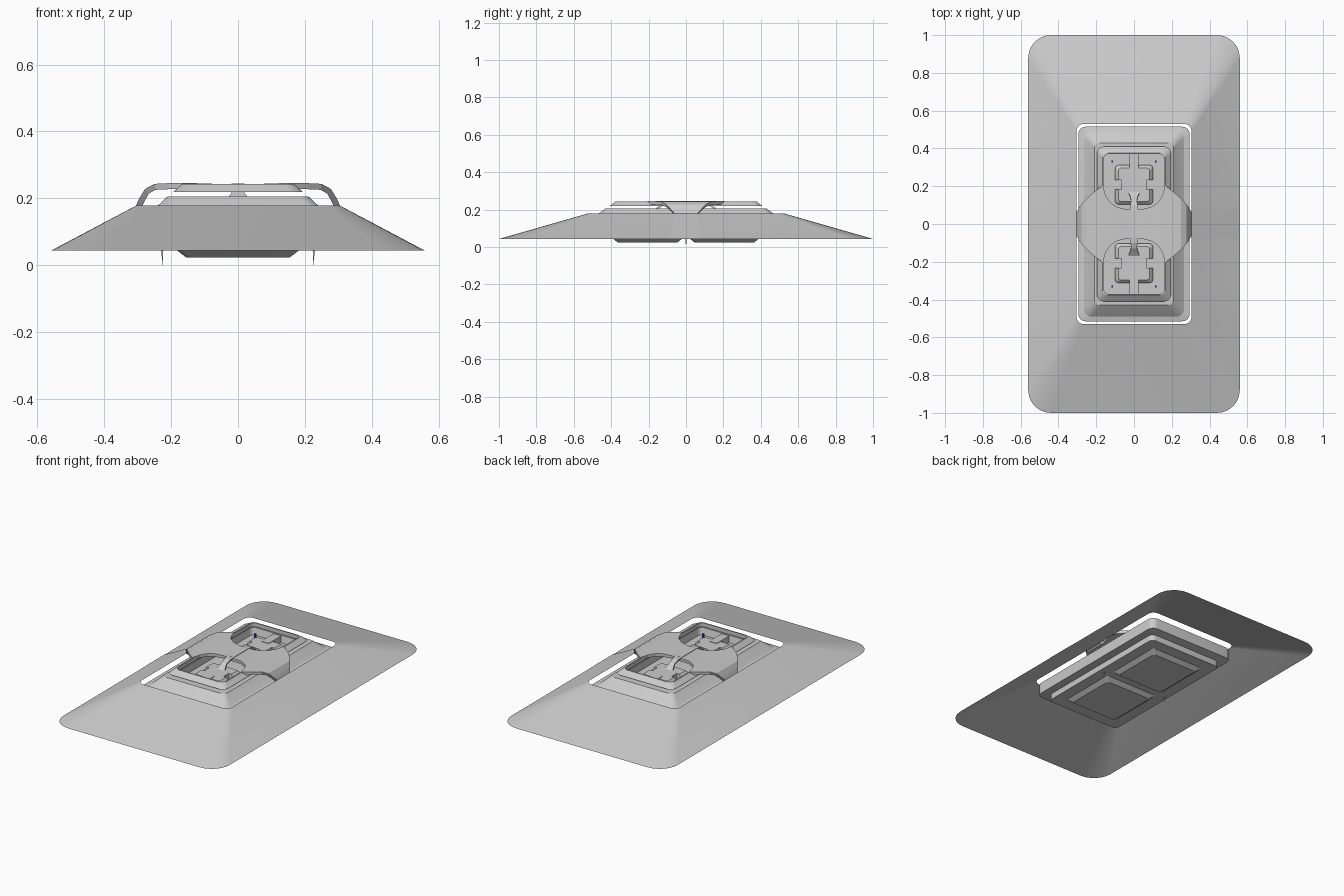
import bpy, bmesh
from math import cos, sin, pi

if "Cube" in bpy.data.objects:
    bpy.data.objects.remove(bpy.data.objects["Cube"])


def finish(name, bm, smooth=True):
    bmesh.ops.recalc_face_normals(bm, faces=bm.faces)
    me = bpy.data.meshes.new(name)
    bm.to_mesh(me)
    bm.free()
    ob = bpy.data.objects.new(name, me)
    bpy.context.collection.objects.link(ob)
    if smooth:
        bpy.ops.object.select_all(action='DESELECT')
        ob.select_set(True)
        bpy.context.view_layer.objects.active = ob
        bpy.ops.object.shade_smooth_by_angle(angle=0.4)
    return ob


def rounded(hx, hy, r, cy=0, seg=6):
    pts = []
    for k, (sx, sy) in enumerate(((1, 1), (-1, 1), (-1, -1), (1, -1))):
        for i in range(seg + 1):
            a = pi / 2 * (k + i / seg)
            pts.append((sx * (hx - r) + r * cos(a), cy + sy * (hy - r) + r * sin(a)))
    return pts


def loft(name, rings, cy=0, cap0=False, cap1=False, close=False):
    """Skin rounded rectangles given as (half x, half y, radius, z)."""
    bm = bmesh.new()
    loops = [[bm.verts.new((x, y, z)) for x, y in rounded(hx, hy, r, cy)] for hx, hy, r, z in rings]
    pairs = list(zip(loops, loops[1:]))
    if close:
        pairs.append((loops[-1], loops[0]))
    for a, b in pairs:
        n = len(a)
        for i in range(n):
            bm.faces.new((a[i], a[(i + 1) % n], b[(i + 1) % n], b[i]))
    if cap0:
        bm.faces.new(loops[0])
    if cap1:
        bm.faces.new(loops[-1])
    return finish(name, bm)


def strip(name, rows, thick, smooth=False):
    """Sheet from pairs of edge points, thickened downward."""
    bm = bmesh.new()
    vs = [(bm.verts.new(a), bm.verts.new(b)) for a, b in rows]
    for (a, b), (c, d) in zip(vs, vs[1:]):
        bm.faces.new((a, b, d, c))
    bm.normal_update()
    bmesh.ops.recalc_face_normals(bm, faces=bm.faces)
    if sum(f.normal.z for f in bm.faces) < 0:
        bmesh.ops.reverse_faces(bm, faces=bm.faces)
    me = bpy.data.meshes.new(name)
    bm.to_mesh(me)
    bm.free()
    ob = bpy.data.objects.new(name, me)
    bpy.context.collection.objects.link(ob)
    if thick:
        m = ob.modifiers.new("thickness", 'SOLIDIFY')
        m.thickness = thick
        m.offset = -1
    return ob


def box(name, x0, x1, y0, y1, z0, z1):
    bm = bmesh.new()
    bmesh.ops.create_cube(bm, size=1)
    for v in bm.verts:
        v.co = ((x0 + x1) / 2 + v.co.x * (x1 - x0), (y0 + y1) / 2 + v.co.y * (y1 - y0),
                (z0 + z1) / 2 + v.co.z * (z1 - z0))
    return finish(name, bm, False)


# Sloping open skirt
loft("skirt", [(.56, 1.0, .12, .043), (.305, .53, .04, .178)])

# Tray body with flange, lower step and shallow well
loft("tray_body", [(.25, .46, .03, .043), (.25, .46, .03, .08), (.295, .515, .04, .085),
                   (.295, .515, .04, .152), (.265, .49, .04, .158), (.242, .47, .035, .176),
                   (.21, .43, .03, .206), (.172, .385, .03, .206), (.165, .375, .025, .165)],
     cap0=True, cap1=True)

# Floating upper rim
loft("upper_rim", [(.195, .41, .035, .218), (.167, .377, .03, .243),
                   (.16, .37, .025, .243), (.16, .37, .025, .218)], close=True)

blue = bpy.data.materials.new("blue")
blue.diffuse_color = (.05, .05, .7, 1)
blue.use_nodes = True
blue.node_tree.nodes["Principled BSDF"].inputs["Base Color"].default_value = blue.diffuse_color

for s, end in ((-1, "front"), (1, "back")):
    # Underside pads
    loft(end + "_foot_pad", [(.185, .187, .015, .046), (.155, .157, .015, .023)],
         cy=s * .205, cap0=True, cap1=True)

    # Pod block with notches
    pod = loft(end + "_pod", [(.1, .105, .02, .16), (.1, .105, .02, .185), (.083, .088, .015, .202)],
               cy=s * .208, cap0=True, cap1=True)
    cuts = [(-.12, -.065, s * .208 - .025, s * .208 + .025), (.065, .12, s * .208 - .025, s * .208 + .025)]
    for i, (x0, x1, y0, y1) in enumerate(cuts):
        c = box(f"{end}_notch_cutter_{i}", x0, x1, y0, y1, .17, .25)
        c.hide_render = True
        c.hide_set(True)
        m = pod.modifiers.new("notch", 'BOOLEAN')
        m.object = c
        m.solver = 'EXACT'

    # Rail running from the pod to the rim
    y0, y1 = sorted((s * .26, s * .378))
    box(end + "_pod_rail", -.025, .025, y0, y1, .165, .205)

    # Curled tongue from the saddle down into the pod
    path = ((.06, .244, .02), (.1, .241, .018), (.13, .23, .016), (.15, .215, .02), (.172, .2, .032))
    strip(end + "_tongue", [((-w, s * y, z), (w, s * y, z)) for y, z, w in path], .01)

    # Marker pins
    for x in (-.115, .115):
        p = box(f"{end}_pin", x - .005, x + .005, s * .33 - .005, s * .33 + .005, .165, .2)
        p.data.materials.append(blue)

# Saddle across the middle: (x, half depth, z)
half = [(.05, .08, .242), (.09, .09, .244), (.125, .112, .245), (.15, .15, .245), (.165, .205, .245),
        (.21, .17, .245), (.25, .135, .243), (.278, .105, .228), (.295, .08, .2), (.306, .06, .177)]
prof = [(-x, d, z) for x, d, z in reversed(half)] + [(0, .08, .241)] + half
strip("saddle", [((x, -d, z), (x, d, z)) for x, d, z in prof], .018)
box("saddle_spine", -.02, .02, -.07, .07, .22, .244)

for s, side in ((-1, "left"), (1, "right")):
    # Flush side panel on the skirt
    strip(side + "_skirt_panel", [((s * .306, -.06, .179), (s * .306, .06, .179)),
                                  ((s * .56, -.088, .0445), (s * .56, .088, .0445))], 0)
    # Thin locating spike
    bm = bmesh.new()
    top = [bm.verts.new((s * x, y, .09)) for x, y in ((.222, -.008), (.236, -.008), (.236, .008), (.222, .008))]
    tip = bm.verts.new((s * .225, 0, 0))
    bm.faces.new(top)
    for i in range(4):
        bm.faces.new((top[i], top[(i + 1) % 4], tip))
    finish(side + "_spike", bm, False)
